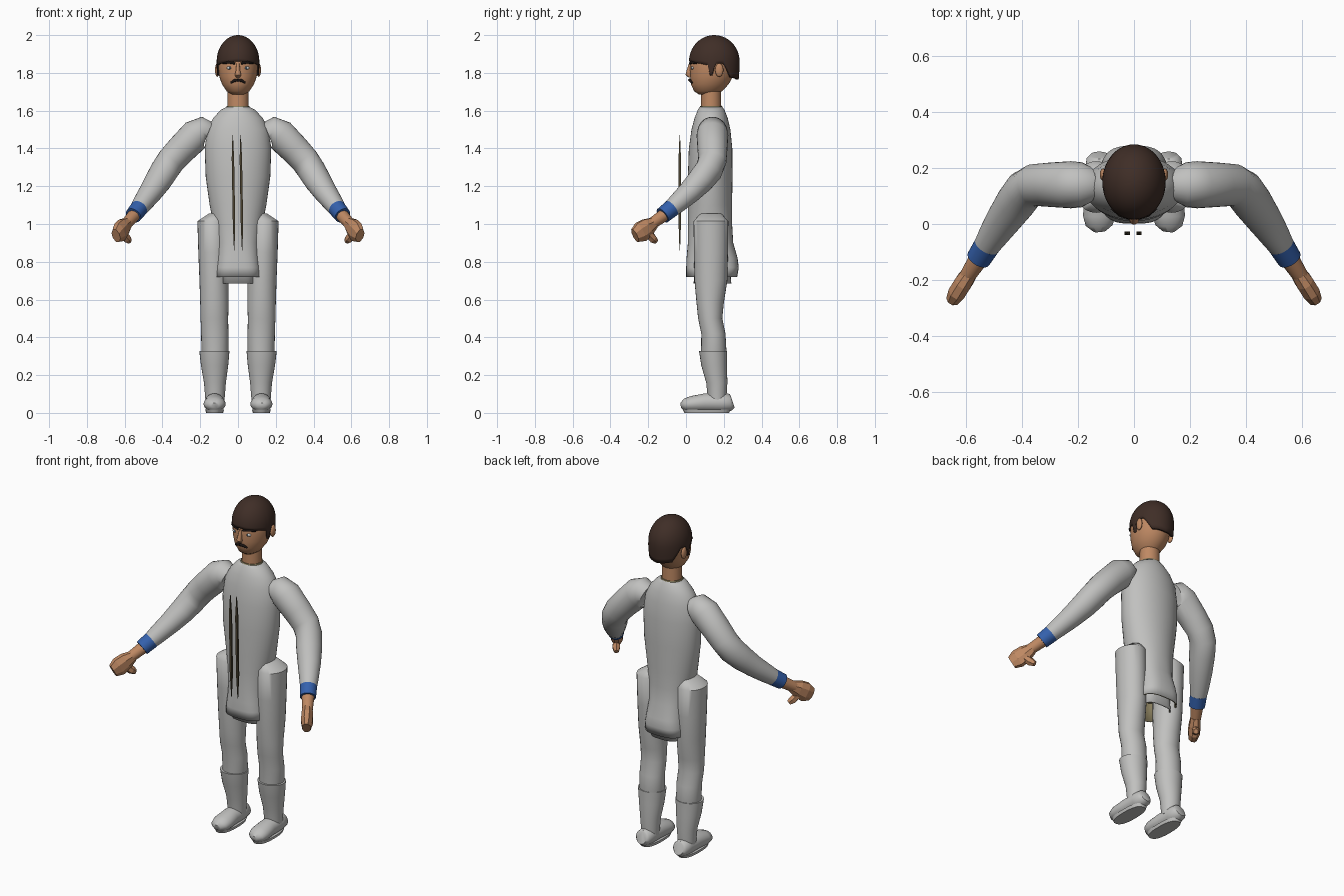
import bpy, bmesh, math
from mathutils import Vector

cube = bpy.data.objects.get("Cube")
if cube:
    bpy.data.objects.remove(cube, do_unlink=True)


def material(name, r, g, b):
    m = bpy.data.materials.new(name)
    m.use_nodes = True
    m.diffuse_color = (r, g, b, 1)
    m.node_tree.nodes["Principled BSDF"].inputs["Base Color"].default_value = (r, g, b, 1)
    return m


GREY = material("light grey cloth", .53, .53, .52)
OLIVE = material("olive lining", .25, .21, .11)
SKIN = material("skin", .52, .25, .125)
HAIR = material("dark brown hair", .05, .027, .02)
BLUE = material("blue cuff", .035, .12, .42)
BLACK = material("near black", .012, .008, .007)
WHITE = material("eye white", .6, .6, .58)
IRIS = material("blue grey iris", .08, .14, .2)
ROD = material("dark olive", .07, .055, .03)


def finish(name, bm, mats, mirror=False, flat=False):
    bmesh.ops.recalc_face_normals(bm, faces=bm.faces)
    me = bpy.data.meshes.new(name)
    bm.to_mesh(me)
    bm.free()
    for m in mats:
        me.materials.append(m)
    if not flat:
        me.shade_smooth()
        me.set_sharp_from_angle(angle=math.radians(50))
    ob = bpy.data.objects.new(name, me)
    bpy.context.scene.collection.objects.link(ob)
    if mirror:
        ob.modifiers.new("mirror", "MIRROR").use_mirror_merge = False
    return ob


def spow(v, e):
    return math.copysign(abs(v) ** e, v)


def loft(name, rings, *mats, along=False, sides=28, open_end=False, **kw):
    """Skin rings (x, y, z, radius_a, radius_b[, squareness]), level or along their path."""
    bm = bmesh.new()
    rows = []
    centres = [Vector(r[:3]) for r in rings]
    turn = math.pi / sides if sides <= 8 else 0
    for i, r in enumerate(rings):
        a, b = Vector((1, 0, 0)), Vector((0, 1, 0))
        if along:
            t = (centres[min(i + 1, len(rings) - 1)] - centres[max(i - 1, 0)]).normalized()
            a = t.cross(Vector((0, 0, 1))).normalized()
            b = a.cross(t)
        e = r[5] if len(r) > 5 else 1
        row = []
        for k in range(sides):
            ang = 2 * math.pi * k / sides + turn
            row.append(bm.verts.new(centres[i] + a * (r[3] * spow(math.cos(ang), e))
                                    + b * (r[4] * spow(math.sin(ang), e))))
        rows.append(row)
    for lo, hi in zip(rows, rows[1:]):
        for k in range(sides):
            n = (k + 1) % sides
            bm.faces.new((lo[k], lo[n], hi[n], hi[k]))
    bm.faces.new(rows[0])
    if not open_end:
        bm.faces.new(rows[-1])
    return finish(name, bm, mats, **kw)


def ball(name, loc, size, mat, **kw):
    bm = bmesh.new()
    bmesh.ops.create_uvsphere(bm, u_segments=16, v_segments=10, radius=1)
    bmesh.ops.scale(bm, vec=size, verts=bm.verts)
    bmesh.ops.translate(bm, vec=loc, verts=bm.verts)
    return finish(name, bm, [mat], **kw)


def line(shell, thick):
    s = shell.modifiers.new("thickness", "SOLIDIFY")
    s.thickness, s.offset = thick, -1
    return s


# Tunic: hollow, narrow at the hips and flared at the hem
tunic = loft("tunic", [
    (0, .133, 1.62, .06, .06), (0, .133, 1.605, .09, .07), (0, .133, 1.56, .132, .088),
    (0, .132, 1.5, .163, .103), (0, .13, 1.4, .176, .115), (0, .128, 1.25, .171, .118),
    (0, .127, 1.1, .15, .117), (0, .127, 1, .13, .117, .9), (0, .13, .9, .116, .12, .8),
    (0, .138, .82, .117, .135, .7), (0, .14, .77, .122, .139, .65),
    (0, .136, .72, .126, .135, .65)], GREY, OLIVE, open_end=True, sides=40)
s = line(tunic, .008)
s.material_offset = s.material_offset_rim = 1
under = loft("under_hem", [(0, .14, .8, .09, .09, .6), (0, .14, .685, .094, .1, .6)],
             GREY, OLIVE, open_end=True)
s = line(under, .006)
s.material_offset = 1
loft("collar", [(0, .133, 1.61, .066, .063), (0, .133, 1.626, .06, .058)], OLIVE)

# Front rods
for name, x in (("right_rod", -.024), ("left_rod", .018)):
    loft(name, [(x - .004, -.033, 1.47, .002, .002), (x - .003, -.033, 1.35, .009, .009),
                (x + .003, -.033, 1, .009, .009), (x + .004, -.033, .86, .002, .002)],
         ROD, sides=4, flat=True)

# Legs, boots and shoes
loft("trouser_leg", [
    (.115, .132, 1.055, .04, .055), (.135, .132, 1.015, .08, .092), (.131, .132, .85, .079, .09),
    (.127, .132, .7, .077, .087), (.125, .128, .58, .075, .072), (.125, .128, .5, .073, .064),
    (.123, .145, .42, .072, .064), (.122, .147, .33, .072, .067), (.122, .147, .28, .06, .06)],
    GREY, mirror=True)
loft("boot_shaft", [
    (.125, .143, .328, .08, .074), (.124, .149, .25, .072, .068),
    (.122, .163, .16, .058, .056), (.122, .165, .06, .05, .048)], GREY, mirror=True)
loft("shoe", [
    (.124, .247, .06, .032, .035), (.124, .235, .056, .045, .045), (.124, .19, .055, .051, .05),
    (.124, .1, .054, .052, .049), (.124, .03, .047, .058, .042), (.124, -.005, .042, .048, .034),
    (.122, -.026, .038, .022, .016)], GREY, along=True, mirror=True)
loft("sole", [(.124, .11, 0, .045, .118, .8), (.124, .11, .018, .05, .127, .8)],
     GREY, mirror=True)

# Arms
loft("sleeve", [
    (.16, .14, 1.475, .065, .068), (.185, .14, 1.485, .08, .083), (.225, .14, 1.47, .084, .084),
    (.3, .14, 1.395, .079, .079), (.355, .139, 1.335, .075, .076), (.39, .12, 1.283, .073, .075),
    (.423, .075, 1.228, .071, .07), (.465, .015, 1.165, .063, .06), (.505, -.045, 1.11, .053, .052),
    (.53, -.085, 1.075, .045, .045)], GREY, along=True, mirror=True)
loft("cuff", [(.524, -.076, 1.083, .047, .047), (.554, -.124, 1.045, .044, .044)],
     BLUE, along=True, mirror=True)
loft("wrist", [(.545, -.11, 1.052, .036, .034), (.597, -.19, .995, .028, .03)],
     SKIN, along=True, mirror=True)
loft("hand", [
    (.583, -.17, 1.006, .029, .032), (.606, -.205, .982, .034, .052),
    (.628, -.24, .957, .034, .058), (.646, -.27, .938, .025, .04)],
    SKIN, along=True, mirror=True, sides=8, flat=True)
loft("thumb", [(.607, -.2, .95, .02, .022), (.588, -.175, .922, .023, .024),
               (.575, -.158, .908, .014, .015)],
     SKIN, along=True, mirror=True, sides=6, flat=True)

# Head and face
loft("neck", [(0, .133, 1.6, .056, .054), (0, .133, 1.74, .055, .052)], SKIN)
loft("head", [
    (0, .115, 1.685, .035, .045), (0, .117, 1.703, .06, .074), (0, .126, 1.74, .085, .1),
    (0, .135, 1.78, .099, .113), (0, .14, 1.83, .105, .119), (0, .145, 1.88, .103, .118),
    (0, .148, 1.93, .078, .09), (0, .148, 1.96, .04, .04)], SKIN, sides=36)
loft("nose", [(0, .026, 1.85, .008, .01), (0, .017, 1.815, .011, .013),
              (0, .013, 1.79, .017, .015), (0, .022, 1.775, .01, .008)], SKIN, sides=12)
ball("ear", (.11, .176, 1.815), (.012, .022, .036), SKIN, mirror=True)
ball("eye", (.044, .036, 1.826), (.018, .008, .008), WHITE, mirror=True)
ball("iris", (.043, .031, 1.826), (.006, .005, .007), IRIS, mirror=True)
loft("brow", [(.016, .021, 1.85, .006, .006), (.05, .031, 1.856, .006, .007),
              (.08, .056, 1.85, .005, .004)], BLACK, along=True, mirror=True, sides=8)
loft("moustache", [(0, .019, 1.762, .008, .008), (.02, .023, 1.759, .008, .008),
                   (.038, .033, 1.747, .005, .005)], BLACK, along=True, mirror=True, sides=8)

# Hair: a cap whose lower edge steps down for sideburns and the nape
EDGE = [(0, 1.862), (55, 1.85), (76, 1.84), (78, 1.785), (88, 1.785), (91, 1.85),
        (112, 1.85), (135, 1.775), (180, 1.765)]


def hair_edge(deg):
    for (a, za), (b, zb) in zip(EDGE, EDGE[1:]):
        if deg <= b:
            return za + (zb - za) * (deg - a) / (b - a)


bm = bmesh.new()
SIDES, ROWS = 72, 14
columns = []
for k in range(SIDES):
    deg = 360 * k / SIDES
    ang, low = math.radians(deg), hair_edge(min(deg, 360 - deg))
    col = []
    for j in range(ROWS):
        f = math.sin(math.pi / 2 * j / ROWS)
        z = low + (2 - low) * f
        w = math.sqrt(1 - (max(z - 1.86, 0) / .14) ** 2)
        w -= max(1.83 - z, 0) * .6
        col.append(bm.verts.new((.113 * w * math.sin(ang), .15 - .134 * w * math.cos(ang), z)))
    columns.append(col)
crown = bm.verts.new((0, .15, 2))
for k in range(SIDES):
    p, q = columns[k], columns[(k + 1) % SIDES]
    for j in range(ROWS - 1):
        bm.faces.new((p[j], q[j], q[j + 1], p[j + 1]))
    bm.faces.new((p[-1], q[-1], crown))
line(finish("hair", bm, [HAIR]), .018)
